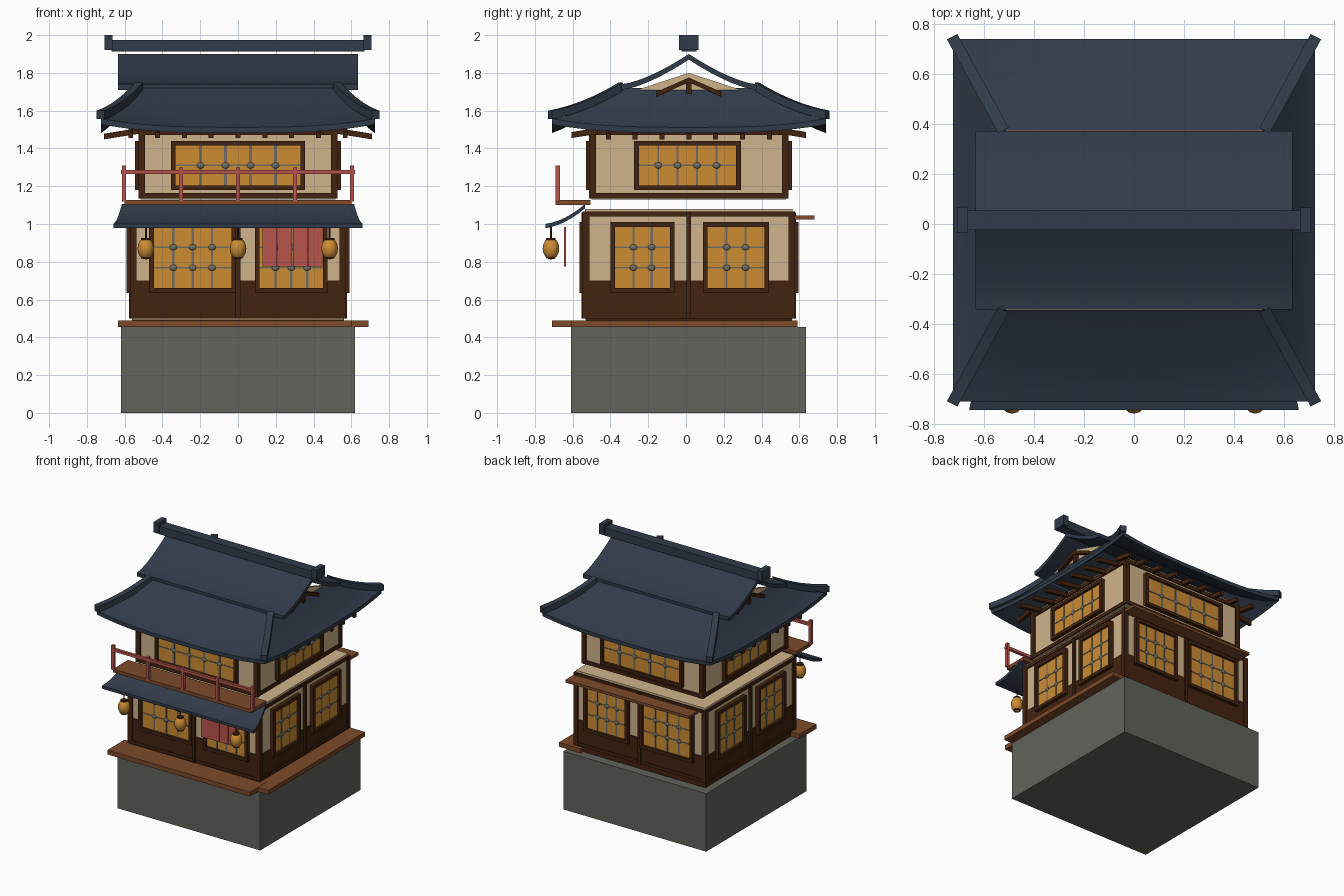
import bpy, bmesh, math
from mathutils import Matrix, Vector

cube = bpy.data.objects.get("Cube")
if cube:
    bpy.data.objects.remove(cube, do_unlink=True)

CY = 0.015  # depth centre of the house


def material(name, *rgb):
    linear = [((c / 255 + 0.055) / 1.055) ** 2.4 for c in rgb] + [1]
    mat = bpy.data.materials.new(name)
    mat.use_nodes = True
    mat.diffuse_color = linear
    mat.node_tree.nodes["Principled BSDF"].inputs["Base Color"].default_value = linear
    return mat


TILE = material("slate blue tile", 49, 59, 73)
PLASTER = material("cream plaster", 207, 180, 140)
TIMBER = material("dark timber", 66, 35, 16)
PLANK = material("brown plank", 125, 74, 43)
AMBER = material("amber paper", 204, 140, 52)
RED = material("faded red", 184, 84, 76)
STONE = material("grey stone", 98, 99, 91)
LATTICE = material("grey lattice", 110, 108, 98)


def finish(name, bm, mat, smooth=False):
    bmesh.ops.recalc_face_normals(bm, faces=bm.faces)
    mesh = bpy.data.meshes.new(name)
    bm.to_mesh(mesh)
    bm.free()
    mesh.materials.append(mat)
    obj = bpy.data.objects.new(name, mesh)
    bpy.context.collection.objects.link(obj)
    if smooth:
        bpy.ops.object.select_all(action="DESELECT")
        obj.select_set(True)
        bpy.context.view_layer.objects.active = obj
        bpy.ops.object.shade_smooth_by_angle(angle=math.radians(35))
    return obj


def box(name, xs, ys, zs, mat):
    bm = bmesh.new()
    size = [abs(b - a) for a, b in (xs, ys, zs)]
    mid = [(a + b) / 2 for a, b in (xs, ys, zs)]
    bmesh.ops.create_cube(bm, size=1, matrix=Matrix.Translation(mid) @ Matrix.Diagonal((*size, 1)))
    return finish(name, bm, mat)


def sheet(name, rows, offset, mat, smooth=False):
    """Slab from a grid of points, thickened along offset."""
    bm = bmesh.new()
    grid = [[bm.verts.new(p) for p in row] for row in rows]
    for a, b in zip(grid, grid[1:]):
        for i in range(len(a) - 1):
            bm.faces.new((a[i], a[i + 1], b[i + 1], b[i]))
    ext = bmesh.ops.extrude_face_region(bm, geom=bm.faces[:])
    verts = [v for v in ext["geom"] if isinstance(v, bmesh.types.BMVert)]
    bmesh.ops.translate(bm, verts=verts, vec=Vector(offset))
    return finish(name, bm, mat, smooth)


def ball(name, centre, scale, mat):
    bm = bmesh.new()
    bmesh.ops.create_uvsphere(bm, u_segments=12, v_segments=8, radius=1,
                              matrix=Matrix.Translation(centre) @ Matrix.Diagonal((*scale, 1)))
    return finish(name, bm, mat, True)


def disc(name, centre, radius, height, mat):
    bm = bmesh.new()
    bmesh.ops.create_cone(bm, cap_ends=True, segments=12, radius1=radius, radius2=radius,
                          depth=height, matrix=Matrix.Translation(centre))
    return finish(name, bm, mat, True)


def on_wall(name, side, plane, u, d, z, mat):
    """Box on a wall: u runs along it, d is the depth out of it."""
    sign = 1 if side in ("back", "left") else -1
    out = [sign * (plane + e) for e in d]
    if side in ("front", "back"):
        return box(name, u, [o + CY for o in out], z, mat)
    return box(name, out, [a + CY for a in u], z, mat)


def window(name, side, plane, u, z, cols, rows, bar=0.006):
    (a, b), (lo, hi) = u, z
    f = 0.025
    on_wall(name + "_pane", side, plane, u, (0, 0.012), z, AMBER)
    for s, e in ((a - f, a), (b, b + f)):
        on_wall(name + "_jamb", side, plane, (s, e), (0, 0.03), (lo - f, hi + f), TIMBER)
    for s, e in ((lo - f, lo), (hi, hi + f)):
        on_wall(name + "_rail", side, plane, (a, b), (0, 0.03), (s, e), TIMBER)
    us = [a + (b - a) * (i + 1) / (cols + 1) for i in range(cols)]
    zs = [lo + (hi - lo) * (i + 1) / (rows + 1) for i in range(rows)]
    for c in us:
        on_wall(name + "_bar", side, plane, (c - bar, c + bar), (0.01, 0.015), z, LATTICE)
    for h in zs:
        on_wall(name + "_bar", side, plane, u, (0.01, 0.015), (h - 0.004, h + 0.004), LATTICE)
    sign = 1 if side in ("back", "left") else -1
    for c in us:
        for h in zs:
            o = sign * (plane + 0.013)
            if side in ("front", "back"):
                ball(name + "_knot", (c, o + CY, h), (0.02, 0.007, 0.016), LATTICE)
            else:
                ball(name + "_knot", (o, c + CY, h), (0.007, 0.02, 0.016), LATTICE)


def storey(name, half, z, beam):
    """Plaster body with corner posts and top and bottom beams."""
    hx, hy = half
    box(name + "_walls", (-hx, hx), (CY - hy, CY + hy), z, PLASTER)
    for sx in (-1, 1):
        for sy in (-1, 1):
            x, y = sx * (hx - 0.005), CY + sy * (hy - 0.005)
            box(name + "_post", (x - 0.018, x + 0.018), (y - 0.018, y + 0.018),
                (z[0] + 0.005, z[1] - 0.015), TIMBER)
    for side, plane, w in SIDES(half):
        for lo in (z[0] + 0.005, z[1] - 0.015 - beam):
            on_wall(name + "_beam", side, plane, (-w, w), (-0.01, 0.01), (lo, lo + beam), TIMBER)


def SIDES(half):
    hx, hy = half
    return (("front", hy, hx), ("back", hy, hx), ("left", hx, hy), ("right", hx, hy))


# Foundation and decks
box("foundation", (-0.62, 0.62), (-0.61, 0.635), (0, 0.455), STONE)
box("front_deck", (-0.635, 0.6), (-0.71, -0.5), (0.455, 0.49), PLANK)
box("side_deck", (0.5, 0.69), (-0.61, 0.59), (0.456, 0.489), PLANK)
box("floor", (-0.56, 0.56), (-0.53, 0.56), (0.45, 0.5), TIMBER)

# Ground floor
LOWER = (0.56, 0.55)
storey("ground", LOWER, (0.495, 1.08), 0.025)
for side, plane, w in SIDES(LOWER):
    on_wall("wainscot", side, plane, (-w, w), (-0.01, 0.006), (0.5, 0.7), TIMBER)
    on_wall("centre_post", side, plane, (-0.012, 0.012), (0, 0.018), (0.5, 1.06), TIMBER)
    spans = ((-0.39, -0.1), (0.1, 0.4))
    if side in ("front", "back"):
        spans = ((-0.445, -0.035), (0.115, 0.45))
    for u in spans:
        window("ground_window", side, plane, u, (0.66, 0.985), 3 if w > 0.555 else 2, 2)
box("back_shelf", (-0.5, 0.57), (0.55, 0.68), (1.025, 1.046), PLANK)

# Upper floor
UPPER = (0.515, 0.515)
storey("upper", UPPER, (1.13, 1.515), 0.028)
for side, plane, w in SIDES(UPPER):
    wide = side in ("front", "back")
    u = (-0.33, 0.33) if wide else (-0.265, 0.25)
    window("upper_window", side, plane, u, (1.205, 1.415), 4, 1, 0.008 if wide else 0.005)

# Balcony
box("balcony_floor", (-0.6, 0.6), (-0.69, -0.505), (1.1, 1.127), PLANK)
box("balcony_rail", (-0.62, 0.62), (-0.69, -0.67), (1.264, 1.286), RED)
for i in range(-2, 3):
    x = i * 0.302
    box("balcony_post", (x - 0.011, x + 0.011), (-0.692, -0.668), (1.12, 1.31 if abs(i) == 2 else 1.3), RED)

# Awning over the shop front
rows = []
for j in range(7):
    t = j / 6
    w = 0.66 - 0.045 * t
    rows.append([(s * w, -0.745 + 0.21 * t, 1.0 + 0.03 * t + 0.075 * t * t) for s in (-1, 1)])
sheet("awning", rows, (0, 0, -0.022), TILE, True)

# Door curtain and lanterns
for i in range(4):
    x = 0.13 + i * 0.08
    box("curtain", (x, x + 0.077), (-0.645, -0.635), (0.775, 0.985), RED)
for x in (-0.488, 0, 0.485):
    ball("lantern", (x, -0.715, 0.87), (0.044, 0.044, 0.058), AMBER)
    for z in (0.823, 0.92):
        disc("lantern_cap", (x, -0.715, z), 0.025, 0.012, TIMBER)
    disc("lantern_hook", (x, -0.715, 0.955), 0.005, 0.07, TIMBER)


# Hipped skirt roof with lifted corners
def skirt_height(u, t):
    return 1.512 + 0.208 * t ** 1.2 + 0.045 * abs(u) ** 3 * (1 - t) ** 2


for axis in (0, 1):
    for sign in (-1, 1):
        rows = []
        for j in range(9):
            t = j / 8
            half = (0.725 - 0.195 * t, 0.725 - 0.365 * t)
            row = []
            for i in range(17):
                u = i / 8 - 1
                p = (u * half[0], sign * half[1]) if axis == 0 else (sign * half[0], u * half[1])
                row.append((p[0], p[1] + CY, skirt_height(u, t)))
            rows.append(row)
        sheet("skirt_roof", rows, (0, 0, -0.03), TILE, True)

# Hip ridges
for sx in (-1, 1):
    for sy in (-1, 1):
        rows = []
        for j in range(9):
            t = j / 8
            x, y = 0.728 - 0.205 * t, 0.735 - 0.375 * t
            z = 1.6 + 0.07 * t + 0.08 * t * t
            rows.append([(sx * (x + e), CY + sy * (y - e * 0.5), z) for e in (-0.021, 0.021)])
        sheet("hip_ridge", rows, (0, 0, -0.045), TILE, True)

# Rafters under the eaves
for sign in (-1, 1):
    for i in range(-4, 5):
        c = i * 0.142
        edge = (c - 0.013, c + 0.013)
        rows = [[(x, CY + sign * d, z) for x in edge] for d, z in ((0.48, 1.51), (0.62, 1.487))]
        sheet("rafter", rows, (0, 0, -0.032), TIMBER)
        if abs(i) < 4:
            rows = [[(sign * d, CY + y, z) for y in edge] for d, z in ((0.48, 1.515), (0.71, 1.478))]
            sheet("rafter", rows, (0, 0, -0.03), TIMBER)

# Upper gable roof
rows = []
for j in range(-8, 9):
    s = 1 - abs(j) / 8
    rows.append([(x, CY + 0.357 * j / 8, 1.74 + 0.16 * s ** 1.45) for x in (-0.635, 0.635)])
sheet("gable_roof", rows, (0, 0, -0.03), TILE, True)

# Gable ends
for s in (-1, 1):
    rows = [[(s * 0.52, CY + y, 1.71), (s * 0.52, CY + y, top)]
            for y, top in ((-0.26, 1.715), (0, 1.8), (0.26, 1.715))]
    sheet("pediment", rows, (s * 0.02, 0, 0), PLASTER)
    rows = [[(s * x, CY + y, z) for x in (0.545, 0.575)]
            for y, z in ((-0.17, 1.7), (0, 1.775), (0.17, 1.7))]
    sheet("bargeboard", rows, (0, 0, -0.025), TIMBER)
    box("king_post", (s * 0.54, s * 0.565), (CY - 0.015, CY + 0.015), (1.69, 1.765), TIMBER)

# Main ridge
box("main_ridge", (-0.67, 0.67), (CY - 0.04, CY + 0.04), (1.912, 1.975), TILE)
for s in (-1, 1):
    box("ridge_end", (s * 0.665, s * 0.708), (CY - 0.052, CY + 0.052), (1.92, 2.0), TILE)
